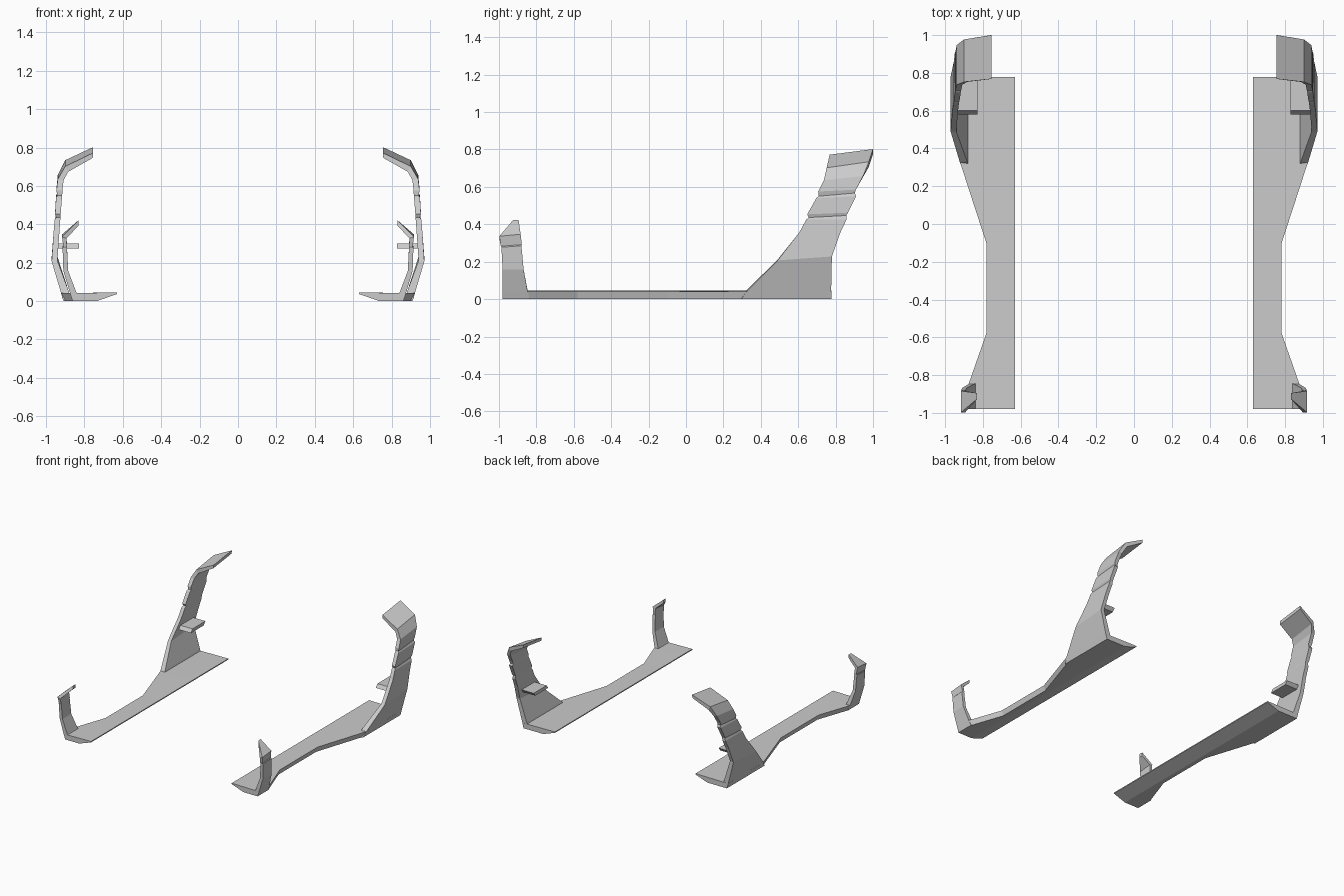
import bpy, bmesh


def loft(name, sections):
    """Skin matching cross-sections, cap both ends, mirror to the left side."""
    bm = bmesh.new()
    rings = [[bm.verts.new(p) for p in s] for s in sections]
    n = len(rings[0])
    for a, b in zip(rings, rings[1:]):
        for i in range(n):
            j = (i + 1) % n
            bm.faces.new((a[i], a[j], b[j], b[i]))
    bm.faces.new(rings[0])
    bm.faces.new(rings[-1])
    bmesh.ops.recalc_face_normals(bm, faces=bm.faces)
    mesh = bpy.data.meshes.new(name)
    bm.to_mesh(mesh)
    bm.free()
    ob = bpy.data.objects.new(name, mesh)
    bpy.context.collection.objects.link(ob)
    mod = ob.modifiers.new("Mirror", 'MIRROR')
    mod.use_mirror_merge = False
    return ob


def strip(rows):
    """Rows: outer x, front y, front z, back y, back z, inner x, inner z offset."""
    return [[(xo, yf, zf), (xo, yb, zb), (xi, yb, zb + dz), (xi, yf, zf + dz)]
            for xo, yf, zf, yb, zb, xi, dz in rows]


# Floor sill: thin inner lip, bevelled underside, waisted outer edge
stations = [(-0.98, 0.875, 0.862), (-0.845, 0.875, 0.862), (-0.58, 0.782, 0.77),
            (-0.10, 0.782, 0.77), (0.33, 0.922, 0.91), (0.777, 0.922, 0.91)]
loft("floor_sill", [[(0.63, y, 0.045), (top, y, 0.041), (bot, y, 0),
                     (0.735, y, 0), (0.63, y, 0.037)] for y, top, bot in stations])

# Rear post: wide base, two shallow grooves, roof lip curling inward
loft("rear_post", strip([
    (0.910, 0.295, 0.000, 0.775, 0.000, 0.870, 0.010),
    (0.923, 0.330, 0.046, 0.776, 0.046, 0.883, 0.008),
    (0.971, 0.490, 0.207, 0.780, 0.228, 0.941, 0.004),
    (0.961, 0.605, 0.355, 0.825, 0.355, 0.931, 0.000),
    (0.955, 0.643, 0.425, 0.858, 0.425, 0.926, 0.000),
    (0.948, 0.656, 0.436, 0.857, 0.447, 0.924, 0.000),
    (0.953, 0.648, 0.453, 0.866, 0.462, 0.924, 0.000),
    (0.948, 0.697, 0.540, 0.910, 0.550, 0.917, 0.000),
    (0.941, 0.708, 0.550, 0.902, 0.567, 0.916, 0.000),
    (0.946, 0.707, 0.575, 0.908, 0.585, 0.915, 0.000),
    (0.939, 0.737, 0.635, 0.947, 0.658, 0.909, -0.005),
    (0.900, 0.752, 0.702, 0.977, 0.734, 0.884, -0.028),
    (0.755, 0.768, 0.772, 1.000, 0.802, 0.757, -0.026)]))

# Front post: slim upright with an inward hooked tip
loft("front_post", strip([
    (0.862, -0.98, 0.000, -0.835, 0.000, 0.825, 0.010),
    (0.875, -0.98, 0.041, -0.847, 0.041, 0.843, 0.006),
    (0.910, -0.98, 0.158, -0.868, 0.158, 0.885, 0.000),
    (0.914, -0.987, 0.277, -0.880, 0.285, 0.891, 0.000),
    (0.910, -0.990, 0.283, -0.878, 0.291, 0.891, 0.000),
    (0.917, -0.998, 0.336, -0.884, 0.347, 0.894, -0.010),
    (0.830, -0.925, 0.422, -0.895, 0.422, 0.830, -0.028)]))

# Small shelf on the inside of the rear post
loft("post_shelf", [[(x, 0.58, 0.273), (x, 0.60, 0.300), (x, 0.765, 0.300),
                     (x, 0.745, 0.273)] for x in (0.828, 0.948)])
